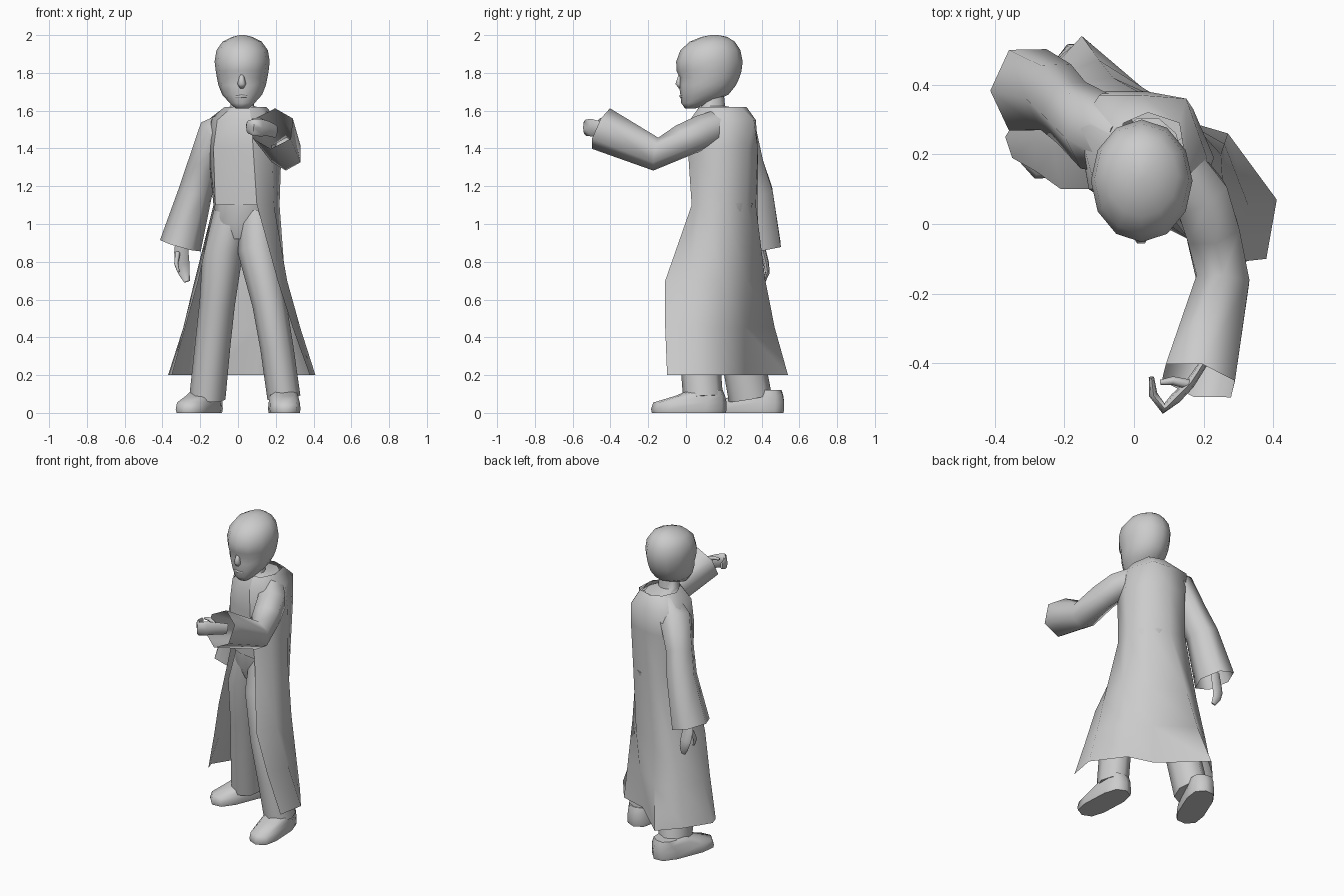
import bpy, bmesh, math
from mathutils import Vector

cube = bpy.data.objects.get("Cube")
if cube:
    bpy.data.objects.remove(cube)

grey = bpy.data.materials.new("plain grey")
grey.use_nodes = True
grey.diffuse_color = (0.6, 0.6, 0.6, 1)
grey.node_tree.nodes["Principled BSDF"].inputs["Base Color"].default_value = (0.6, 0.6, 0.6, 1)


def loft(name, rings, closed=True, caps=(True, True), angle=55):
    """Skin a list of equal-length point rings."""
    bm = bmesh.new()
    rows = [[bm.verts.new(p) for p in ring] for ring in rings]
    n = len(rows[0])
    for a, b in zip(rows, rows[1:]):
        for i in range(n if closed else n - 1):
            j = (i + 1) % n
            bm.faces.new((a[i], a[j], b[j], b[i]))
    if caps[0]:
        bm.faces.new(rows[0][::-1])
    if caps[1]:
        bm.faces.new(rows[-1])
    bmesh.ops.recalc_face_normals(bm, faces=bm.faces)
    mesh = bpy.data.meshes.new(name)
    bm.to_mesh(mesh)
    bm.free()
    mesh.materials.append(grey)
    obj = bpy.data.objects.new(name, mesh)
    bpy.context.collection.objects.link(obj)
    bpy.ops.object.select_all(action="DESELECT")
    obj.select_set(True)
    bpy.context.view_layer.objects.active = obj
    bpy.ops.object.shade_smooth_by_angle(angle=math.radians(angle))


def level_ring(x0, x1, y0, y1, z, sides=10, power=1.0):
    """Horizontal oval filling the given extents."""
    out = []
    for i in range(sides):
        t = math.tau * i / sides
        c, s = (math.copysign(abs(v) ** power, v) for v in (math.cos(t), math.sin(t)))
        out.append(Vector(((x0 + x1) / 2 + c * (x1 - x0) / 2,
                           (y0 + y1) / 2 + s * (y1 - y0) / 2, z)))
    return out


def tube(name, stops, sides=8, caps=(True, True), flat=1.0, side=(1, 0, 0)):
    """Tapered tube; each stop is a centre and a radius."""
    pts = [Vector(p) for p, r in stops]
    rings = []
    for i, (p, r) in enumerate(stops):
        along = (pts[min(i + 1, len(pts) - 1)] - pts[max(i - 1, 0)]).normalized()
        u = Vector(side)
        u = (u - along * u.dot(along)).normalized()
        v = along.cross(u)
        rings.append([pts[i] + r * (u * math.cos(math.tau * k / sides)
                                    + flat * v * math.sin(math.tau * k / sides))
                      for k in range(sides)])
    loft(name, rings, caps=caps, angle=78)


# Long coat, each level running from the left front edge around the back to the right
coat = {
    1.62: ((.06, .07), (.11, .09), (.15, .17), (.13, .29), (.04, .32), (-.03, .29), (-.07, .2), (-.03, .1)),
    1.55: ((.07, .02), (.16, .06), (.21, .19), (.15, .36), (.02, .37), (-.1, .37), (-.16, .28), (-.11, .1)),
    1.4: ((.08, .01), (.18, .06), (.23, .19), (.17, .33), (.04, .38), (-.08, .38), (-.16, .27), (-.13, .1)),
    1.1: ((.10, .03), (.19, .08), (.22, .2), (.16, .32), (.03, .37), (-.08, .38), (-.13, .25), (-.12, .1)),
    0.7: ((.21, -.11), (.26, .03), (.25, .2), (.14, .32), (-.06, .42), (-.17, .38), (-.23, .22), (-.21, .1)),
    0.45: ((.29, -.11), (.33, .05), (.26, .23), (.12, .31), (-.1, .47), (-.23, .39), (-.29, .24), (-.28, .15)),
    0.2: ((.38, -.1), (.41, .07), (.27, .26), (.1, .31), (-.15, .54), (-.27, .41), (-.37, .25), (-.35, .19)),
}
loft("coat", [[(x, y, z) for x, y in ring] for z, ring in coat.items()],
     closed=False, caps=(False, False), angle=70)

# Shirt front closing the coat above the waist
shirt = []
for z, ring in coat.items():
    if z > 1:
        left, right = Vector((*ring[0], z)), Vector((*ring[-1], z))
        shirt.append([left, left.lerp(right, .55) + Vector((0, -.02, 0)), right])
loft("shirt_front", shirt, closed=False, caps=(False, False))

# Sleeves, open at the cuff
tube("right_sleeve", [((-.04, .23, 1.535), .08), ((-.11, .265, 1.49), .1),
                      ((-.18, .32, 1.32), .085), ((-.225, .365, 1.17), .09),
                      ((-.305, .385, .885), .112)], sides=6, caps=(True, False), flat=1.2)
tube("left_sleeve", [((.1, .2, 1.53), .085), ((.19, .08, 1.485), .092),
                     ((.225, -.02, 1.44), .088), ((.255, -.16, 1.37), .088),
                     ((.185, -.45, 1.505), .118)],
     sides=6, caps=(True, False), side=(0, 0, 1))

# Trousers
loft("hips", [level_ring(*e) for e in (
    (-.1, .16, .09, .3, .92), (-.135, .2, .055, .34, 1.0), (-.12, .21, .04, .36, 1.11))])
tube("left_leg", [((.1, .16, 1.05), .1), ((.105, .12, .86), .107), ((.165, .06, .58), .09),
                  ((.205, .07, .35), .088), ((.243, .09, .08), .088)], flat=1.2)
tube("right_leg", [((-.03, .2, 1.05), .1), ((-.08, .21, .86), .107), ((-.11, .25, .58), .094),
                   ((-.135, .29, .35), .094), ((-.162, .34, .08), .096)], flat=1.2)


# Shoes
def shoe(name, heel, toe, width):
    heel, toe = Vector(heel), Vector(toe)
    length = (toe - heel).length
    ahead = (toe - heel).normalized()
    across = Vector((-ahead.y, ahead.x))
    rings = []
    for start, end, w, z in ((.01, .99, .95, 0), (0, 1, 1, .02), (0, .97, .95, .055),
                             (.02, .68, .9, .09), (.05, .5, .8, .12)):
        oval = level_ring(start * length, end * length, -w * width / 2, w * width / 2, z,
                          power=0.7)
        rings.append([Vector((*(heel + ahead * p.x + across * p.y), z)) for p in oval])
    loft(name, rings)


shoe("left_shoe", (.235, .215), (.255, -.185), .17)
shoe("right_shoe", (-.125, .52), (-.285, .13), .175)

# Neck and head
loft("neck", [level_ring(*e) for e in (
    (-.06, .14, .07, .31, 1.605), (-.04, .085, .08, .21, 1.625), (-.035, .08, .08, .2, 1.72))])
loft("head", [level_ring(.022 - w, .022 + w, front, back, z, sides=12) for z, front, back, w in (
    (1.612, -.005, .05, .035), (1.64, -.025, .13, .066), (1.685, -.03, .225, .106),
    (1.735, -.037, .265, .126), (1.775, -.034, .283, .134), (1.81, -.05, .294, .14),
    (1.86, -.052, .3, .146), (1.92, -.03, .288, .136), (1.965, .02, .258, .104),
    (1.99, .08, .22, .055), (2.0, .13, .17, .015))], angle=70)

# Face
tube("nose", [((.02, -.03, 1.795), .009), ((.02, -.036, 1.742), .023),
              ((.02, -.026, 1.722), .014)], sides=6)
tube("lips", [((-.012, -.014, 1.675), .006), ((.02, -.027, 1.677), .009),
              ((.052, -.014, 1.675), .006)], sides=6, side=(0, 0, 1))

# Hands: palm flowing into curled fingers, with a thumb
tube("left_hand", [((.2, -.4, 1.49), .034), ((.16, -.46, 1.505), .04), ((.12, -.5, 1.51), .046),
                   ((.085, -.53, 1.51), .044), ((.055, -.49, 1.515), .036),
                   ((.05, -.44, 1.52), .022)], flat=.35, side=(0, 0, 1))
tube("left_thumb", [((.155, -.46, 1.53), .015), ((.11, -.45, 1.55), .013),
                    ((.075, -.455, 1.55), .008)], sides=5, side=(0, 0, 1))
tube("right_hand", [((-.3, .4, .93), .03), ((-.3, .41, .85), .038), ((-.295, .425, .79), .038),
                    ((-.285, .43, .74), .03), ((-.27, .415, .695), .016)], flat=.4)
tube("right_thumb", [((-.32, .4, .85), .015), ((-.328, .375, .79), .012),
                     ((-.315, .37, .745), .007)], sides=5)
